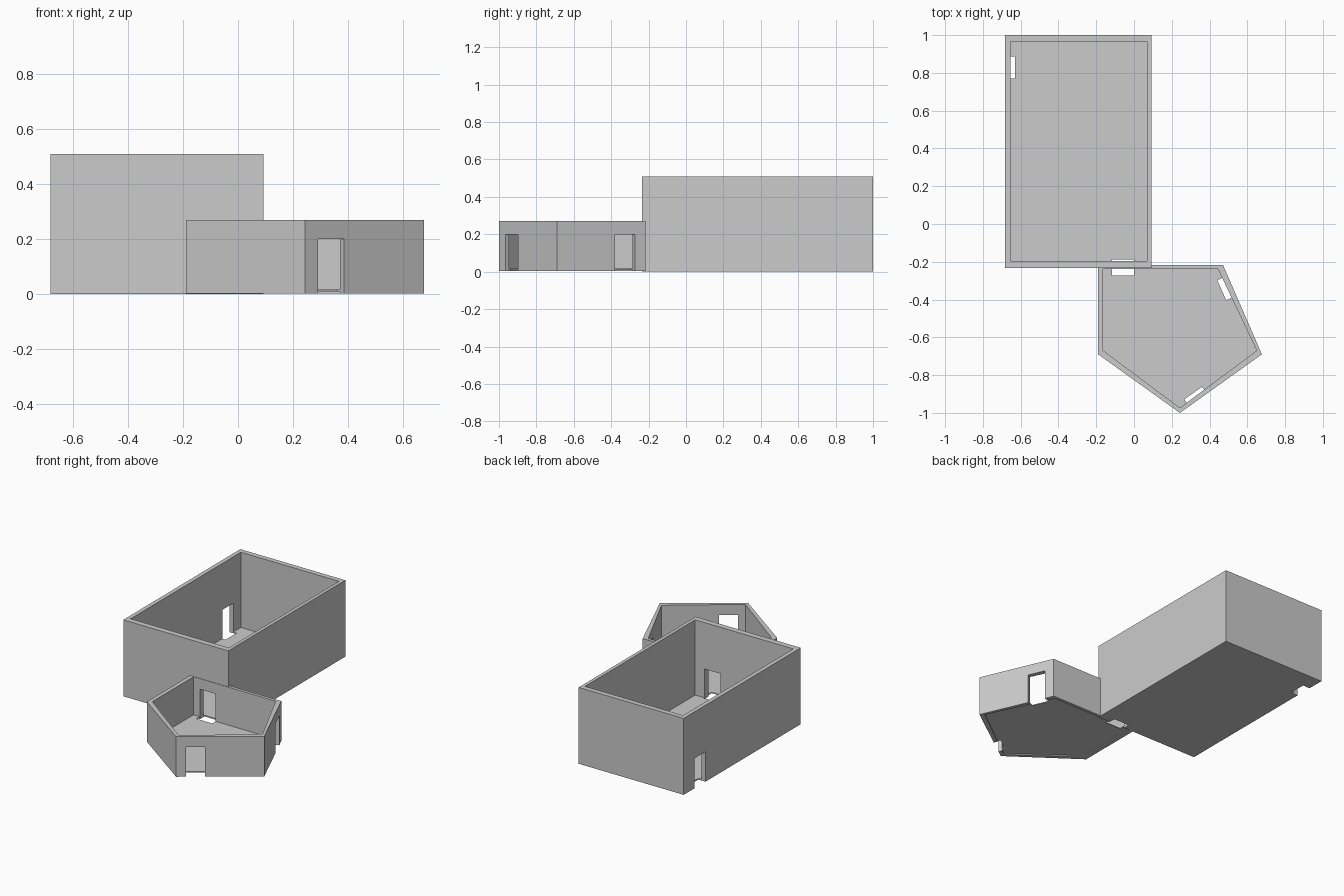
import bpy, bmesh, math
from mathutils import Matrix

if "Cube" in bpy.data.objects:
    bpy.data.objects.remove(bpy.data.objects["Cube"])


def make_object(name, bm):
    bmesh.ops.recalc_face_normals(bm, faces=bm.faces)
    mesh = bpy.data.meshes.new(name)
    bm.to_mesh(mesh)
    bm.free()
    ob = bpy.data.objects.new(name, mesh)
    bpy.context.collection.objects.link(ob)
    return ob


def bridge(bm, a, b):
    for i in range(len(a)):
        j = (i + 1) % len(a)
        bm.faces.new((a[i], a[j], b[j], b[i]))


def loop(bm, pts, z):
    return [bm.verts.new((x, y, z)) for x, y in pts]


def shell(name, outer, inner, z0, z1, floor=None):
    """Wall ring; with floor given, a closed tray instead."""
    bm = bmesh.new()
    ob, ot = loop(bm, outer, z0), loop(bm, outer, z1)
    it, ib = loop(bm, inner, z1), loop(bm, inner, z0 if floor is None else floor)
    for a, b in ((ob, ot), (ot, it), (it, ib)):
        bridge(bm, a, b)
    if floor is None:
        bridge(bm, ib, ob)
    else:
        bm.faces.new(ob)
        bm.faces.new(ib)
    return make_object(name, bm)


def slab(name, pts, z0, z1):
    bm = bmesh.new()
    a, b = loop(bm, pts, z0), loop(bm, pts, z1)
    bridge(bm, a, b)
    bm.faces.new(a)
    bm.faces.new(b)
    return make_object(name, bm)


def cut_door(targets, x, y, width, depth, angle, top=0.2):
    """Cut a doorway, width along the wall angle, through walls and floor."""
    bm = bmesh.new()
    m = (Matrix.Translation((x, y, top / 2 - 0.05)) @ Matrix.Rotation(angle, 4, 'Z')
         @ Matrix.Diagonal((width, depth, top + 0.1, 1)))
    bmesh.ops.create_cube(bm, size=1, matrix=m)
    cutter = make_object("door_cutter", bm)
    cutter.hide_render = True
    for t in targets:
        mod = t.modifiers.new("door", 'BOOLEAN')
        mod.operation, mod.solver, mod.object = 'DIFFERENCE', 'EXACT', cutter
        bpy.context.view_layer.objects.active = t
        bpy.ops.object.modifier_apply(modifier=mod.name)
    bpy.data.objects.remove(cutter)


def rect(x0, x1, y0, y1):
    return [(x0, y0), (x1, y0), (x1, y1), (x0, y1)]


# Tall rectangular room with its floor
hall = shell("tall_room", rect(-0.683, 0.092, -0.234, 1.0),
             rect(-0.655, 0.069, -0.196, 0.966), 0, 0.51, floor=0.008)

# Low five-sided room: walls and slightly raised floor
outer = [(-0.19, -0.69), (0.243, -1.0), (0.677, -0.69), (0.471, -0.216), (-0.19, -0.216)]
inner = [(-0.163, -0.67), (0.243, -0.973), (0.65, -0.67), (0.444, -0.237), (-0.163, -0.237)]
walls = shell("low_room_walls", outer, inner, 0.003, 0.27)
floor = slab("low_room_floor", inner, 0.010, 0.016)

# Doorways
cut_door([hall], -0.68, 0.828, 0.116, 0.10, math.pi / 2)               # left side
cut_door([hall, walls, floor], -0.058, -0.2305, 0.116, 0.083, 0)       # between rooms
cut_door([walls, floor], 0.510, -0.330, 0.116, 0.10, math.radians(-66.0))  # right side
cut_door([walls, floor], 0.342, -0.936, 0.116, 0.10, math.radians(35.5))    # front
